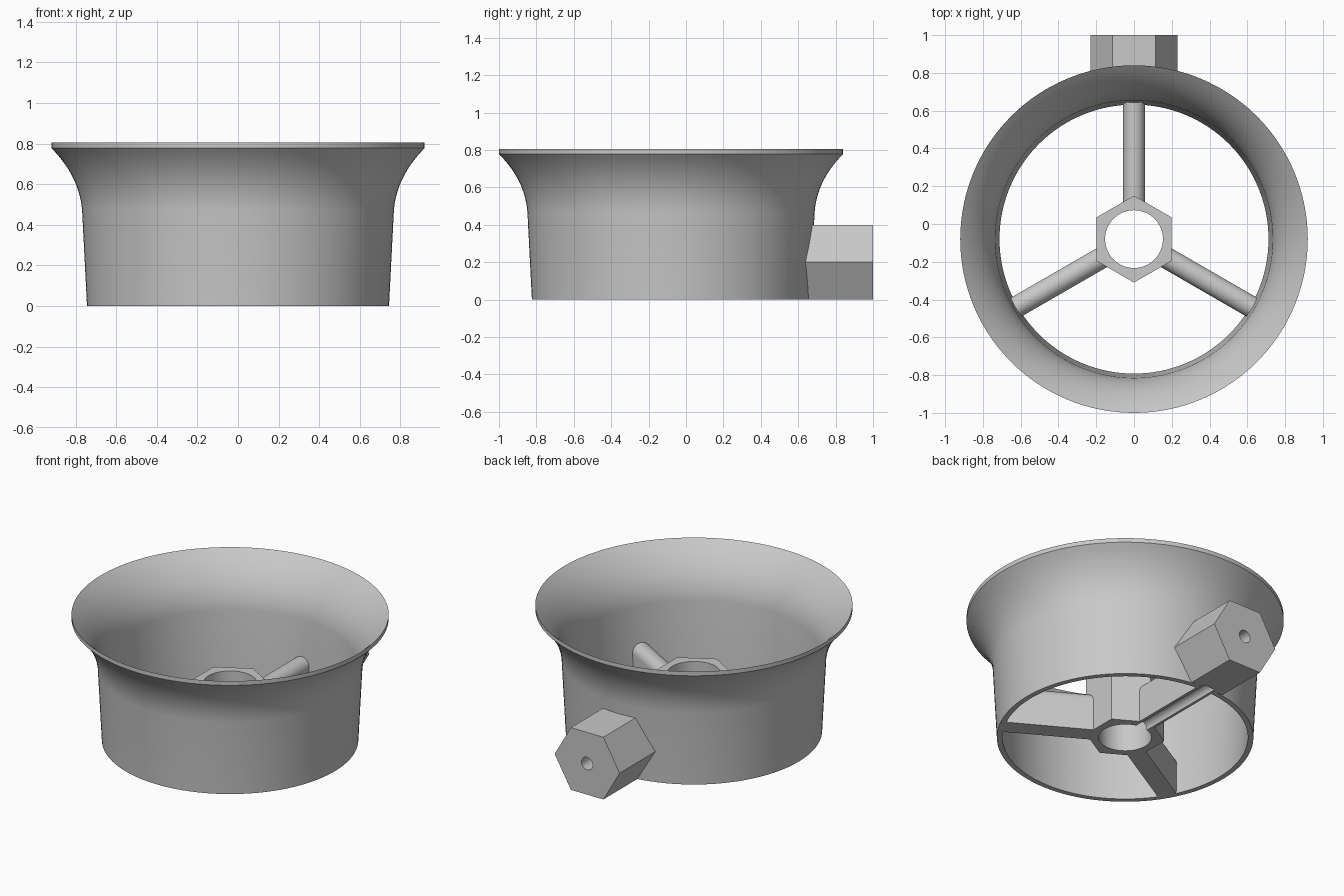
import bpy, bmesh, math
from mathutils import Matrix, Vector

if "Cube" in bpy.data.objects:
    bpy.data.objects.remove(bpy.data.objects["Cube"])

CY = -0.08          # y of the ring axis
PORT_Z = 0.2        # height of the side port axis
HEX_R = 0.23        # corner radius of both hexagons

grey = bpy.data.materials.new("light_grey")
grey.use_nodes = True
colour = (0.58, 0.58, 0.58, 1)
grey.diffuse_color = colour
grey.node_tree.nodes["Principled BSDF"].inputs["Base Color"].default_value = colour


def make(name, bm):
    bmesh.ops.recalc_face_normals(bm, faces=bm.faces)
    mesh = bpy.data.meshes.new(name)
    bm.to_mesh(mesh)
    bm.free()
    mesh.materials.append(grey)
    ob = bpy.data.objects.new(name, mesh)
    bpy.context.collection.objects.link(ob)
    return ob


def prism(name, points, depth, matrix):
    """Extrude a flat outline along local z, then place it."""
    bm = bmesh.new()
    face = bm.faces.new([bm.verts.new((x, y, 0)) for x, y in points])
    new = bmesh.ops.extrude_face_region(bm, geom=[face])["geom"]
    verts = [v for v in new if isinstance(v, bmesh.types.BMVert)]
    bmesh.ops.translate(bm, verts=verts, vec=(0, 0, depth))
    bm.transform(matrix)
    return make(name, bm)


def circle(r, n, start=0.0):
    return [(r * math.cos(start + 2 * math.pi * i / n),
             r * math.sin(start + 2 * math.pi * i / n)) for i in range(n)]


def radial(angle, r, z):
    """Frame whose local z points outward from the ring axis, local y up."""
    return (Matrix.Translation((0, CY, 0)) @ Matrix.Rotation(angle, 4, "Z")
            @ Matrix.Translation((0, r, z)) @ Matrix.Rotation(-math.pi / 2, 4, "X")
            @ Matrix.Rotation(math.pi, 4, "Z"))


def cut(ob, *cutters):
    for c in cutters:
        mod = ob.modifiers.new("cut", "BOOLEAN")
        mod.operation = "DIFFERENCE"
        mod.solver = "EXACT"
        mod.object = c
    bpy.context.view_layer.update()
    graph = bpy.context.evaluated_depsgraph_get()
    mesh = bpy.data.meshes.new_from_object(ob.evaluated_get(graph))
    ob.modifiers.clear()
    ob.data = mesh


def bezier(a, b, c, n=14):
    a, b, c = Vector(a), Vector(b), Vector(c)
    return [a * (1 - t) ** 2 + b * 2 * t * (1 - t) + c * t * t
            for t in (i / n for i in range(n + 1))]


# Flared ring: closed wall profile spun around the axis
profile = [Vector((0.744, 0))] + bezier((0.768, 0.47), (0.782, 0.64), (0.92, 0.778))
profile += bezier((0.92, 0.805), (0.75, 0.66), (0.735, 0.49)) + [Vector((0.712, 0))]
SEG = 128
bm = bmesh.new()
rings = [[bm.verts.new((p.x * c, p.x * s + CY, p.y)) for p in profile]
         for c, s in circle(1, SEG)]
for i, ring in enumerate(rings):
    nxt = rings[(i + 1) % SEG]
    for j in range(len(profile)):
        k = (j + 1) % len(profile)
        bm.faces.new((ring[j], nxt[j], nxt[k], ring[k]))
flared_ring = make("flared_ring", bm)

# Hexagonal hub, corner towards the back
on_axis = Matrix.Translation((0, CY, 0))
hub = prism("hub", circle(HEX_R, 6, math.pi / 2), 0.37, on_axis)

# Three spokes: flat base, round top
W = 0.057
arch = [(W * math.cos(a), W * math.sin(a)) for a in (math.pi * i / 20 for i in range(21))]
arch += [(-W, -PORT_Z), (W, -PORT_Z)]
spokes = [prism(name, arch, 0.55, radial(math.radians(120 * i), 0.18, PORT_Z))
          for i, name in enumerate(("back_spoke", "right_spoke", "left_spoke"))]

# Hexagonal side fitting, corners to the sides
fitting = prism("side_fitting", circle(HEX_R, 6), 0.58, radial(0, 0.5, PORT_Z))

# Cutters: hub hole, wall core, port bore and the groove underneath
hole = prism("hole_cutter", circle(0.153, 64), 1, on_axis @ Matrix.Translation((0, 0, -0.3)))
bm = bmesh.new()
bmesh.ops.create_cone(bm, cap_ends=True, segments=SEG, radius1=0.72, radius2=0.77, depth=1,
                      matrix=Matrix.Translation((0, CY, 0.3)))
core = make("core_cutter", bm)
bore = prism("bore_cutter", circle(0.04, 32), 1.1, radial(0, 0.1, PORT_Z))
groove = prism("groove_cutter", circle(0.04, 32), 0.66, radial(0, 0.1, 0))

cut(hub, hole, bore, groove)
cut(spokes[0], bore, groove)
cut(fitting, core, bore, groove)
cut(flared_ring, bore, groove)
for c in (hole, core, bore, groove):
    bpy.data.objects.remove(c)

# Smooth the round surfaces, keep the edges crisp
bpy.ops.object.select_all(action="DESELECT")
for ob in [flared_ring, hub, fitting] + spokes:
    ob.select_set(True)
bpy.context.view_layer.objects.active = flared_ring
bpy.ops.object.shade_smooth_by_angle(angle=math.radians(30))
